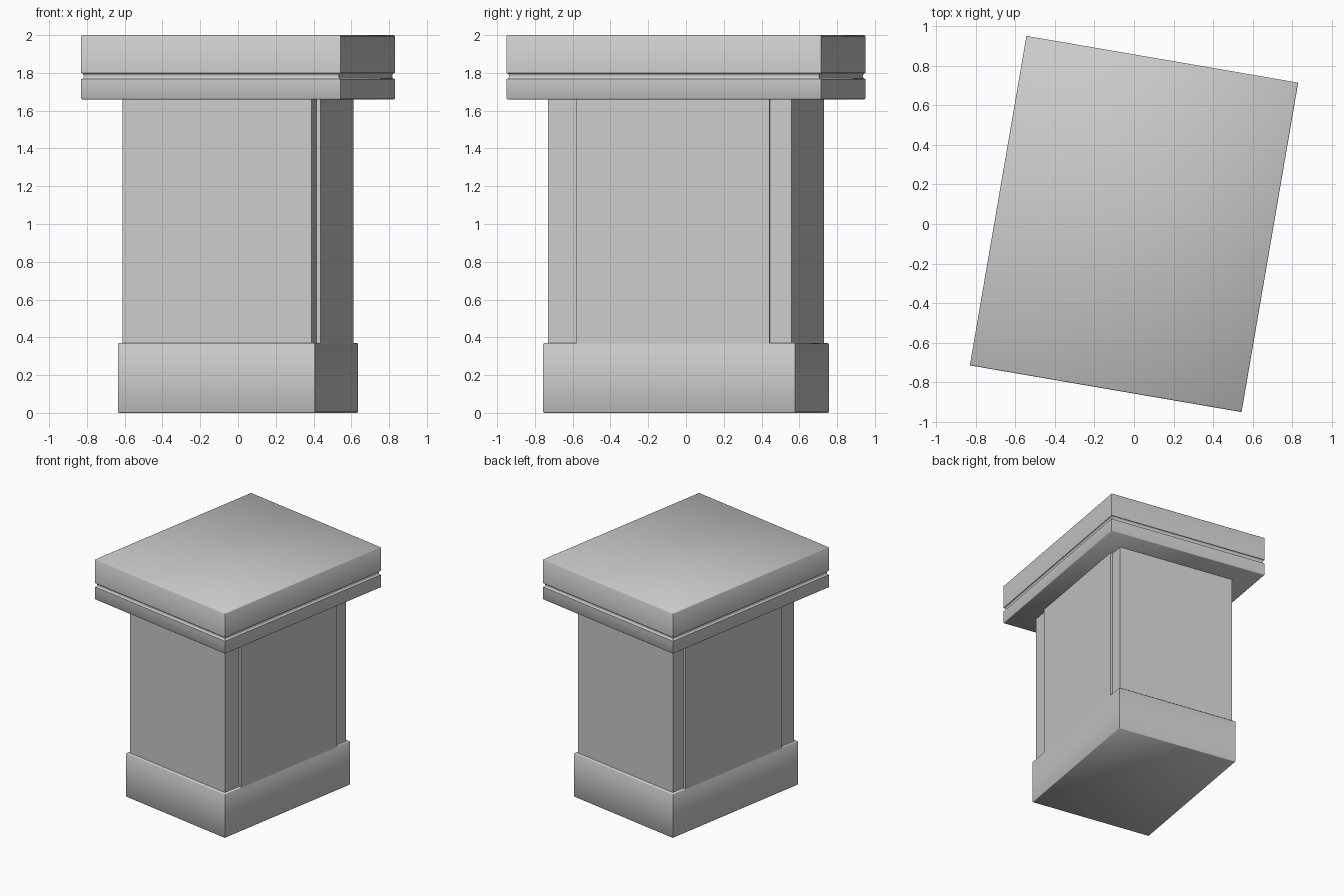
import bpy, bmesh, math

if "Cube" in bpy.data.objects:
    bpy.data.objects.remove(bpy.data.objects["Cube"])

TURN = math.radians(-9.75)   # whole pedestal is turned about z


def rect_stack(name, x_half, y_min, y_max, profile):
    """Loft a rectangle through (inset, z) profile points and cap both ends."""
    bm = bmesh.new()
    rings = []
    for inset, z in profile:
        x, y0, y1 = x_half - inset, y_min + inset, y_max - inset
        rings.append([bm.verts.new(p) for p in
                      ((-x, y0, z), (x, y0, z), (x, y1, z), (-x, y1, z))])
    for low, high in zip(rings, rings[1:]):
        for i in range(4):
            j = (i + 1) % 4
            bm.faces.new((low[i], low[j], high[j], high[i]))
    bm.faces.new(rings[0][::-1])
    bm.faces.new(rings[-1])
    mesh = bpy.data.meshes.new(name)
    bm.to_mesh(mesh)
    bm.free()
    obj = bpy.data.objects.new(name, mesh)
    bpy.context.collection.objects.link(obj)
    obj.rotation_euler.z = TURN
    bpy.ops.object.select_all(action='DESELECT')
    obj.select_set(True)
    bpy.context.view_layer.objects.active = obj
    bpy.ops.object.shade_smooth_by_angle(angle=math.radians(50))
    return obj


C = 0.005  # small eased edge

# Plinth with eased edges
rect_stack("base", 0.529, -0.677, 0.677,
           [(C, 0), (0, C), (0, 0.37 - C), (C, 0.37)])

# Shaft
rect_stack("shaft", 0.508, -0.655, 0.655, [(0, 0.36), (0, 1.67)])

# Raised side panels, flush with the plinth on both sides
rect_stack("side_panels", 0.529, -0.499, 0.539, [(0, 0.37 - C), (0, 1.67)])

# Cap slab with a rounded groove running around it
groove_z, groove_r, groove_depth = 1.783, 0.016, 0.012
groove = [(groove_depth * math.cos(t), groove_z + groove_r * math.sin(t))
          for t in (math.radians(-90 + 22.5 * i) for i in range(9))]
rect_stack("cap", 0.697, -0.845, 0.845,
           [(C, 1.66), (0, 1.66 + C)] + groove + [(0, 2 - C), (C, 2)])
